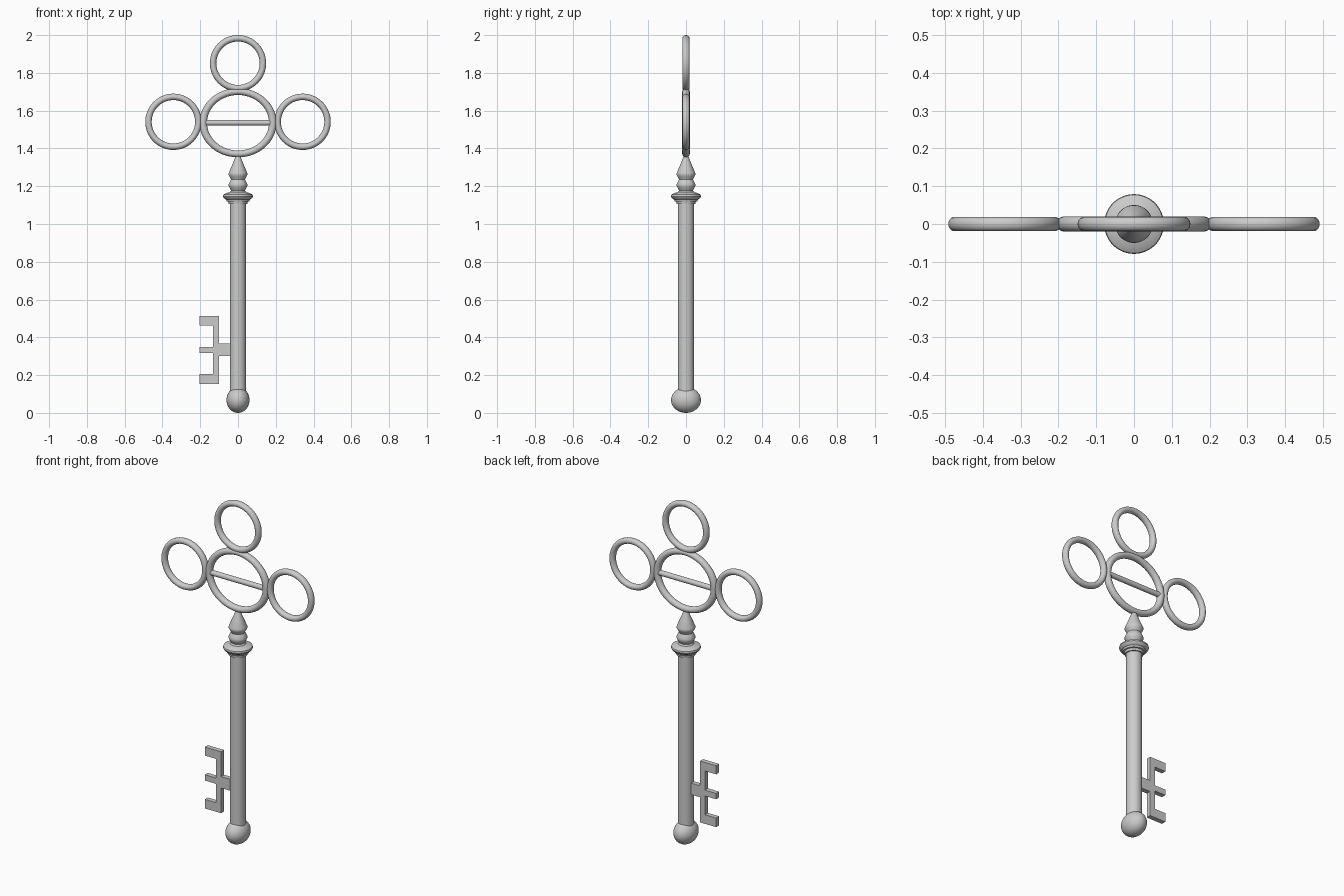
import bpy, bmesh, math

if "Cube" in bpy.data.objects:
    bpy.data.objects.remove(bpy.data.objects["Cube"])


def finish(obj, name, angle=35):
    obj.name = name
    bpy.ops.object.select_all(action='DESELECT')
    obj.select_set(True)
    bpy.context.view_layer.objects.active = obj
    bpy.ops.object.transform_apply(location=False, rotation=True, scale=True)
    bpy.ops.object.shade_smooth_by_angle(angle=math.radians(angle))
    return obj


def ring(name, x, z, rx, rz, tube, depth):
    # upright ring: rx/rz are centreline radii, depth is half thickness in y
    bpy.ops.mesh.primitive_torus_add(
        major_radius=rx, minor_radius=tube, major_segments=64, minor_segments=20,
        location=(x, 0, z), rotation=(math.pi / 2, 0, 0))
    obj = bpy.context.object
    obj.scale = (1, rz / rx, depth / tube)
    return finish(obj, name)


def lathe(name, profile, segments=48):
    # revolve (radius, z) points around the z axis
    bm = bmesh.new()
    loops = [[bm.verts.new((r * math.cos(2 * math.pi * i / segments),
                            r * math.sin(2 * math.pi * i / segments), z))
              for i in range(segments)] for r, z in profile]
    for a, b in zip(loops, loops[1:]):
        for i in range(segments):
            j = (i + 1) % segments
            bm.faces.new((a[i], a[j], b[j], b[i]))
    bm.faces.new(loops[0][::-1])
    bm.faces.new(loops[-1])
    mesh = bpy.data.meshes.new(name)
    bm.to_mesh(mesh)
    bm.free()
    obj = bpy.data.objects.new(name, mesh)
    bpy.context.collection.objects.link(obj)
    return finish(obj, name)


# Bow: oval centre ring with three round rings around it
ring("bow_centre_ring", 0, 1.536, 0.184, 0.165, 0.020, 0.020)
ring("bow_top_ring", 0, 1.851, 0.132, 0.132, 0.017, 0.019)
for side, label in ((-1, "left"), (1, "right")):
    ring(f"bow_{label}_ring", side * 0.342, 1.541, 0.132, 0.132, 0.017, 0.019)

# Cross bar through the centre ring
bpy.ops.mesh.primitive_cylinder_add(vertices=24, radius=0.015, depth=0.37,
                                    location=(0, 0, 1.536),
                                    rotation=(0, math.pi / 2, 0))
finish(bpy.context.object, "bow_cross_bar")

# Shaft
lathe("shaft", [(0.043, 0.10), (0.043, 1.12)])

# Turned collar and spire between shaft and bow
lathe("collar", [
    (0.050, 1.105), (0.052, 1.118), (0.060, 1.120), (0.063, 1.130),
    (0.074, 1.136), (0.079, 1.146), (0.077, 1.155), (0.064, 1.163),
    (0.042, 1.169), (0.037, 1.178), (0.044, 1.190), (0.050, 1.202),
    (0.049, 1.213), (0.041, 1.228), (0.037, 1.236), (0.040, 1.243),
    (0.044, 1.250), (0.050, 1.262), (0.049, 1.270), (0.030, 1.315),
    (0.018, 1.345), (0.010, 1.365)])

# Ball tip, slightly wider front to back
bpy.ops.mesh.primitive_uv_sphere_add(segments=40, ring_count=24, radius=1,
                                     location=(0, 0, 0.068))
tip = bpy.context.object
tip.scale = (0.061, 0.079, 0.068)
finish(tip, "ball_tip")

# Bit: flat E-shaped plate joined to the shaft by a short tab
outline = [
    (-0.03, 0.367), (-0.10, 0.367), (-0.10, 0.512), (-0.205, 0.512),
    (-0.205, 0.462), (-0.132, 0.462), (-0.132, 0.350), (-0.205, 0.350),
    (-0.205, 0.316), (-0.132, 0.316), (-0.132, 0.206), (-0.205, 0.206),
    (-0.205, 0.153), (-0.10, 0.153), (-0.10, 0.300), (-0.03, 0.300)]
half = 0.014
bm = bmesh.new()
face = bm.faces.new([bm.verts.new((x, -half, z)) for x, z in outline])
extruded = bmesh.ops.extrude_face_region(bm, geom=[face])["geom"]
bmesh.ops.translate(bm, vec=(0, 2 * half, 0),
                    verts=[v for v in extruded if isinstance(v, bmesh.types.BMVert)])
bmesh.ops.recalc_face_normals(bm, faces=bm.faces)
mesh = bpy.data.meshes.new("bit")
bm.to_mesh(mesh)
bm.free()
bpy.context.collection.objects.link(bpy.data.objects.new("bit", mesh))
